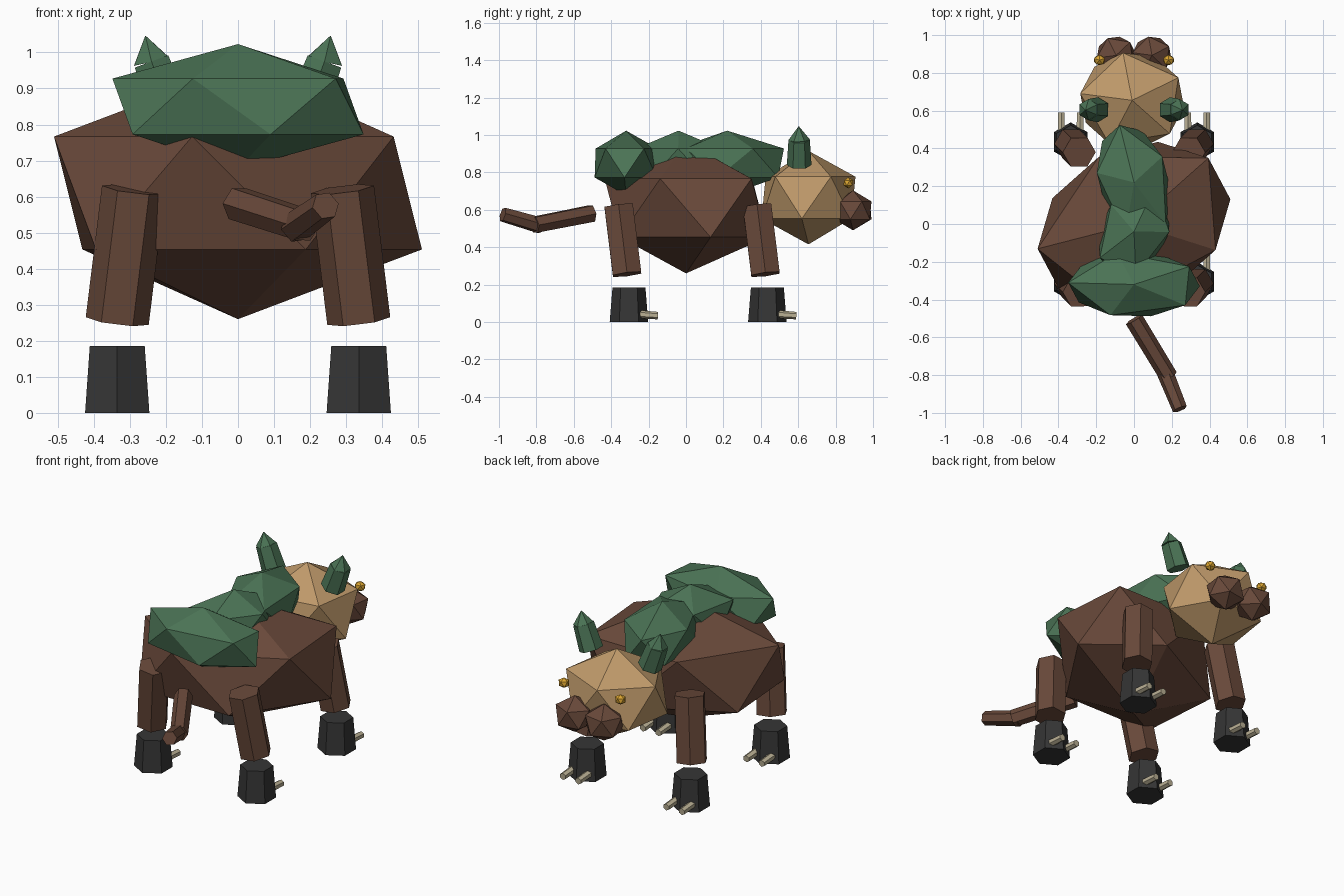
import bpy, bmesh
from math import radians
from mathutils import Matrix, Vector

cube = bpy.data.objects.get("Cube")
if cube:
    bpy.data.objects.remove(cube, do_unlink=True)


def material(name, rgb):
    mat = bpy.data.materials.new(name)
    mat.use_nodes = True
    color = (*rgb, 1.0)
    mat.diffuse_color = color
    mat.node_tree.nodes["Principled BSDF"].inputs["Base Color"].default_value = color
    return mat


BROWN = material("brown_hide", (0.14, 0.066, 0.042))
TAN = material("tan_face", (0.52, 0.32, 0.145))
GREEN = material("green_moss", (0.069, 0.17, 0.09))
BLACK = material("black_hoof", (0.036, 0.036, 0.036))
BEIGE = material("beige_claw", (0.5, 0.44, 0.3))
GOLD = material("gold_eye", (0.7, 0.37, 0.03))


def finish(bm, name, mat, matrix):
    bm.transform(matrix)
    bmesh.ops.recalc_face_normals(bm, faces=bm.faces)
    mesh = bpy.data.meshes.new(name)
    bm.to_mesh(mesh)
    bm.free()
    mesh.materials.append(mat)
    obj = bpy.data.objects.new(name, mesh)
    bpy.context.collection.objects.link(obj)
    return obj


def lump(name, center, size, mat, spin=18, turn=0):
    """Twenty-sided lump: spun, stretched to size, then turned about z."""
    bm = bmesh.new()
    bmesh.ops.create_icosphere(bm, subdivisions=1, radius=1)
    matrix = (Matrix.Translation(center) @ Matrix.Rotation(radians(turn), 4, "Z")
              @ Matrix.Diagonal((*size, 1)) @ Matrix.Rotation(radians(spin), 4, "Z"))
    return finish(bm, name, mat, matrix)


def rod(name, start, end, r_start, r_end, mat, sides=6):
    """Tapered prism between two points."""
    start, end = Vector(start), Vector(end)
    axis = end - start
    bm = bmesh.new()
    bmesh.ops.create_cone(bm, cap_ends=True, segments=sides, radius1=r_start,
                          radius2=r_end, depth=axis.length)
    bmesh.ops.remove_doubles(bm, verts=bm.verts, dist=0.0001)
    turn = Vector((0, 0, 1)).rotation_difference(axis).to_matrix().to_4x4()
    return finish(bm, name, mat, Matrix.Translation((start + end) / 2) @ turn)


# Body and head
lump("body", (0, 0, 0.61), (0.602, 0.448, 0.35), BROWN, spin=-54, turn=28)
lump("head", (-0.01, 0.655, 0.665), (0.31, 0.285, 0.25), TAN, spin=28)

# Mossy ridge along the back
lump("rear_moss", (0, -0.32, 0.85), (0.39, 0.195, 0.173), GREEN, spin=33)
lump("middle_moss", (0, -0.04, 0.85), (0.2, 0.28, 0.173), GREEN, turn=-25)
lump("neck_moss", (0, 0.22, 0.85), (0.21, 0.35, 0.173), GREEN, turn=14)

# Tail in two joined segments
rod("tail_base", (0, -0.505, 0.58), (0.185, -0.81, 0.52), 0.05, 0.048, BROWN)
rod("tail_tip", (0.16, -0.775, 0.515), (0.243, -0.98, 0.575), 0.045, 0.04, BROWN)

for label, side in (("left", 1), ("right", -1)):
    # Face details
    lump(f"{label}_eye", (side * 0.183, 0.868, 0.744), (0.033, 0.03, 0.03), GOLD)
    lump(f"{label}_muzzle", (side * 0.095, 0.893, 0.597), (0.115, 0.112, 0.107),
         BROWN, spin=28 if side > 0 else 44)

    # Leaning horns with pointed tips
    shoulder = (side * 0.24, 0.605, 0.975)
    rod(f"{label}_horn", (side * 0.19, 0.605, 0.84), shoulder, 0.066, 0.057, GREEN)
    rod(f"{label}_horn_tip", shoulder, (side * 0.257, 0.603, 1.047), 0.057, 0, GREEN)

    # Legs, hooves and claws
    for place, y in (("front", 0.435), ("rear", -0.305)):
        part = f"{place}_{label}"
        x = side * 0.335
        rod(f"{part}_leg", (side * 0.29, y - 0.055, 0.62),
            (x, y - 0.01, 0.255), 0.088, 0.088, BROWN)
        rod(f"{part}_hoof", (x, y, 0), (x, y, 0.185), 0.103, 0.088, BLACK)
        for claw, offset in (("inner", -0.05), ("outer", 0.05)):
            cx = x + side * offset
            rod(f"{part}_{claw}_claw", (cx, y + 0.04, 0.042),
                (cx, y + 0.155, 0.034), 0.022, 0.02, BEIGE)
